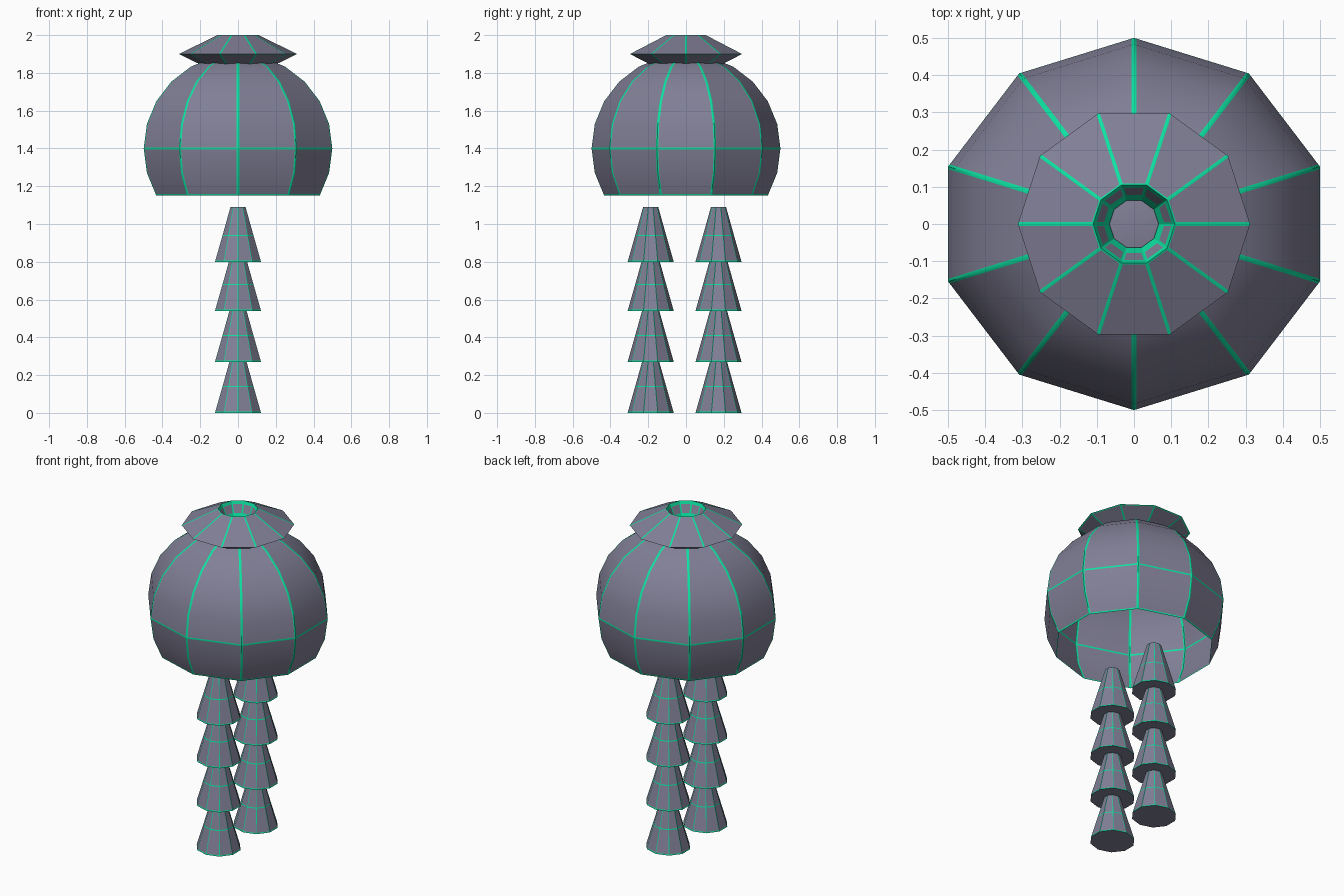
import bpy, bmesh, math
from mathutils import Vector

if "Cube" in bpy.data.objects:
    bpy.data.objects.remove(bpy.data.objects["Cube"])

SIDES = 10


def material(name, rgb):
    m = bpy.data.materials.new(name)
    m.diffuse_color = (*rgb, 1)
    m.use_nodes = True
    m.node_tree.nodes["Principled BSDF"].inputs["Base Color"].default_value = m.diffuse_color
    return m


GREY = material("slate grey", (0.22, 0.213, 0.305))
GREEN = material("bright green", (0.004, 0.76, 0.36))


def banded(points, strips, closed=False):
    """Split a profile into rows; strips maps a point to seam widths (before, after) it."""
    rows = []  # (r, z, row above is seam)
    n = len(points)
    for i in range(n if closed else n - 1):
        a, b = Vector(points[i]), Vector(points[(i + 1) % n])
        d = (b - a).normalized()
        after = strips.get(i, (0, 0))[1]
        before = strips.get((i + 1) % n, (0, 0))[0]
        rows.append((*a, after > 0))
        if after:
            rows.append((*(a + d * after), False))
        if before:
            rows.append((*(b - d * before), True))
    if not closed:
        rows.append((*points[-1], False))
    return rows


def lathe(name, rows, seam, turn=0.0, stretch=1.0, y=0.0, bottom=None, top=None, closed=False):
    """Faceted turned shape whose corners carry green seams of the given half width."""
    bm = bmesh.new()
    rings = []
    for r, z, _ in rows:
        corners = [Vector((r * stretch * math.cos(turn + math.tau * k / SIDES),
                           y + r * math.sin(turn + math.tau * k / SIDES), z)) for k in range(SIDES)]
        ring = []
        for k in range(SIDES):
            a, b = corners[k], corners[(k + 1) % SIDES]
            d = (b - a).normalized() * min(seam, (b - a).length * 0.3)
            ring += [bm.verts.new(p) for p in (a, a + d, b - d)]
        rings.append(ring)
    count = SIDES * 3
    for i in range(len(rows) if closed else len(rows) - 1):
        lo, hi = rings[i], rings[(i + 1) % len(rows)]
        for j in range(count):
            k = (j + 1) % count
            f = bm.faces.new((lo[j], lo[k], hi[k], hi[j]))
            f.material_index = 1 if rows[i][2] or j % 3 != 1 else 0
    # plain fans closing the ends
    for z, ring, flip in ((bottom, rings[0], True), (top, rings[-1], False)):
        if z is None:
            continue
        c = bm.verts.new((0, y, z))
        for j in range(count):
            a, b = ring[j], ring[(j + 1) % count]
            bm.faces.new((b, a, c) if flip else (a, b, c))
    mesh = bpy.data.meshes.new(name)
    bm.to_mesh(mesh)
    bm.free()
    mesh.materials.append(GREY)
    mesh.materials.append(GREEN)
    ob = bpy.data.objects.new(name, mesh)
    bpy.context.collection.objects.link(ob)
    bpy.ops.object.select_all(action='DESELECT')
    ob.select_set(True)
    bpy.context.view_layer.objects.active = ob
    bpy.ops.object.shade_smooth_by_angle(angle=math.radians(30))
    return ob


# open-bottomed dome body
arc = [(0.5 * math.cos(math.radians(a)), 1.4 + 0.5 * math.sin(math.radians(a)))
       for a in range(-30, 76, 15)]
lathe("dome_body", banded(arc, {0: (0, 0.009), 2: (0.005, 0.005)}), 0.007,
      turn=math.pi / 2, stretch=1.05, top=1.9)

# flared collar ring with a hole in the middle
collar = [(0.11, 1.80), (0.312, 1.90), (0.11, 2.0), (0.066, 1.90)]
lathe("collar", banded(collar, {1: (0.008, 0), 2: (0.005, 0.02), 3: (0.04, 0)}, closed=True),
      0.005, closed=True)

# two legs of stacked cones
cone = [(0.122, 0.0), (0.082, 0.14), (0.04, 0.29)]
for side, y in (("front", -0.187), ("back", 0.172)):
    for n, z in enumerate((0.0, 0.27, 0.54, 0.80)):
        pts = [(r, h + z) for r, h in cone]
        lathe(f"{side}_leg_cone_{n + 1}", banded(pts, {0: (0, 0.007), 1: (0.003, 0.003)}), 0.002,
              turn=math.pi / 2, stretch=1.05, y=y, bottom=z, top=z + 0.29)
